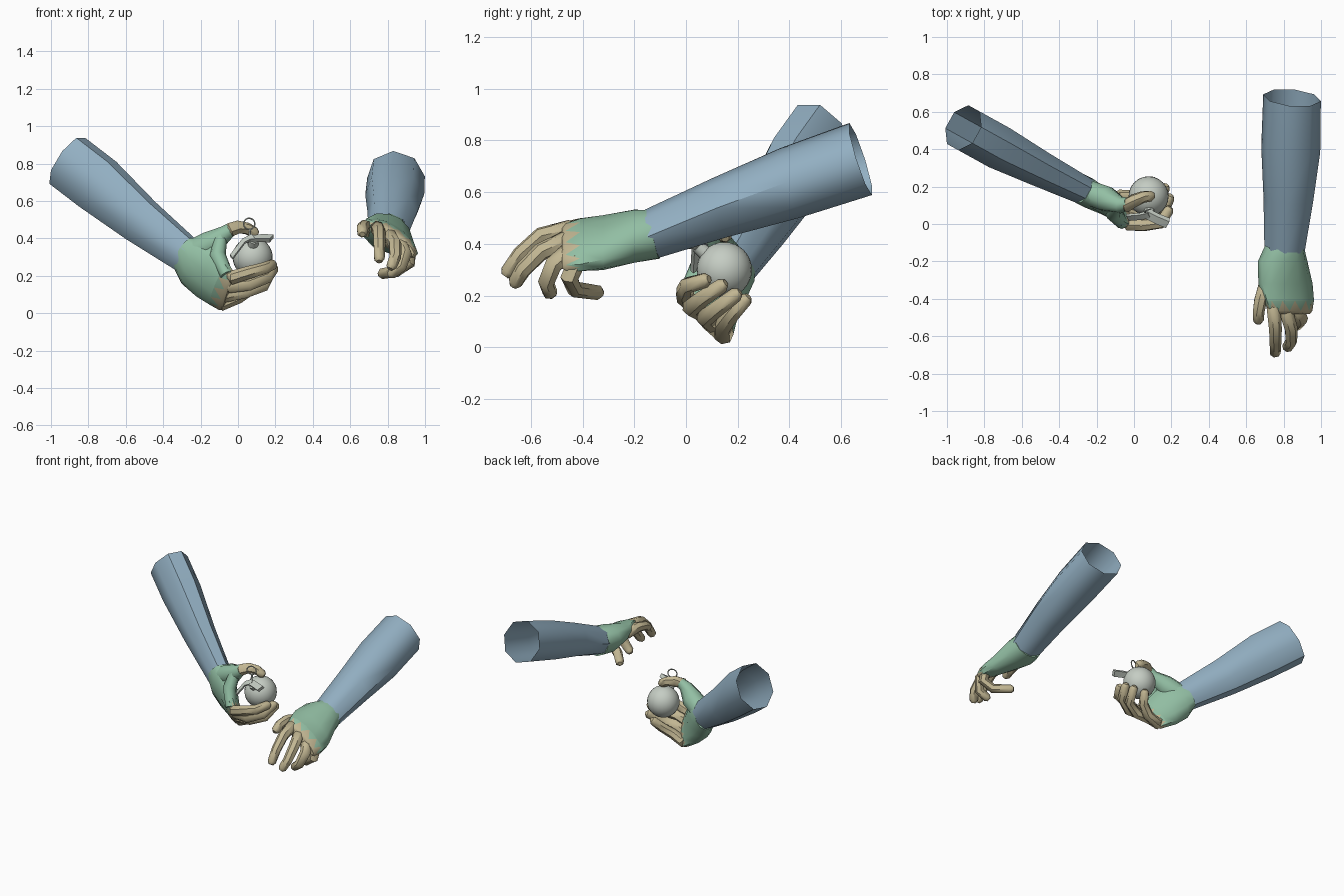
import bpy, bmesh
from math import cos, sin, pi, radians
from mathutils import Vector

if "Cube" in bpy.data.objects:
    bpy.data.objects.remove(bpy.data.objects["Cube"], do_unlink=True)


def material(name, rgb):
    m = bpy.data.materials.new(name)
    m.use_nodes = True
    m.diffuse_color = (*rgb, 1)
    m.node_tree.nodes["Principled BSDF"].inputs["Base Color"].default_value = (*rgb, 1)
    return m


BLUE = material("sleeve blue", (0.29, 0.43, 0.54))
GREEN = material("glove green", (0.29, 0.52, 0.37))
TAN = material("skin tan", (0.54, 0.47, 0.29))
GREY = material("shell grey", (0.56, 0.61, 0.55))


def finish(bm, name, mats, angle=50):
    bmesh.ops.recalc_face_normals(bm, faces=bm.faces)
    mesh = bpy.data.meshes.new(name)
    bm.to_mesh(mesh)
    bm.free()
    for m in mats:
        mesh.materials.append(m)
    ob = bpy.data.objects.new(name, mesh)
    bpy.context.collection.objects.link(ob)
    bpy.ops.object.select_all(action="DESELECT")
    ob.select_set(True)
    bpy.context.view_layer.objects.active = ob
    bpy.ops.object.shade_smooth_by_angle(angle=radians(angle))
    return ob


def loft(name, sections, mats, sides=8, caps=(True, True), toothed=False):
    """Skin elliptical sections (centre, half axis, half axis); a toothed loft
    changes to its second colour along a zigzag in the last but one band."""
    bm = bmesh.new()
    rings = []
    for c, a, b in sections:
        c, a, b = Vector(c), Vector(a), Vector(b)
        angles = [2 * pi * (i + 0.5) / sides for i in range(sides)]
        rings.append([bm.verts.new(c + a * cos(t) + b * sin(t)) for t in angles])
    last = len(rings) - 2
    for k, (r, s) in enumerate(zip(rings, rings[1:])):
        for i in range(sides):
            j = (i + 1) % sides
            if toothed and k == last - 1:
                m = bm.verts.new((r[i].co + r[j].co) / 2)
                bm.faces.new((r[i], m, s[i]))
                bm.faces.new((m, r[j], s[j]))
                bm.faces.new((m, s[j], s[i])).material_index = 1
            else:
                f = bm.faces.new((r[i], r[j], s[j], s[i]))
                f.material_index = int(toothed and k == last)
    for use, ring in zip(caps, (rings[0], rings[-1])):
        if use:
            bm.faces.new(ring).material_index = int(toothed and ring is rings[-1])
    return finish(bm, name, mats)


def tube(name, path, radii, mat, sides=8, caps=(True, True), flat=1.0):
    """Tube along a path with a frame carried from point to point."""
    pts = [Vector(p) for p in path]
    sections, a = [], None
    for i, p in enumerate(pts):
        t = (pts[min(i + 1, len(pts) - 1)] - pts[max(i - 1, 0)]).normalized()
        a = t.cross(Vector((0, 0, 1))) if a is None else a - t * a.dot(t)
        a.normalize()
        sections.append((p, a * radii[i] * flat, a.cross(t) * radii[i]))
    return loft(name, sections, [mat], sides, caps)


def finger(name, path, wrist, r=0.039):
    """Finger with a pointed root on the hand and a blunt rounded tip."""
    pts = [Vector(p) for p in path]
    root = pts[0] + (Vector(wrist) - pts[0]).normalized() * 0.06
    end = pts[-1] + (pts[-1] - pts[-2]).normalized() * 0.018
    n = len(pts)
    radii = [0.012] + [r * (1 - 0.25 * i / (n - 1)) for i in range(n)] + [r * 0.4]
    tube(name, [root] + pts + [end], radii, TAN, 7)


# Left arm: open sleeve, then a tilted flat hand
loft("left_sleeve", [
    ((0.845, 0.675, 0.728), (0.148, 0, -0.05), (0.045, -0.047, 0.13)),
    ((0.838, 0.40, 0.635), (0.152, 0, -0.05), (0.045, -0.04, 0.125)),
    ((0.825, 0.13, 0.54), (0.125, 0, -0.045), (0.045, -0.03, 0.105)),
    ((0.805, -0.14, 0.437), (0.098, 0, -0.045), (0.045, -0.02, 0.085))],
    [BLUE], caps=(False, False))
left_wrist = (0.805, -0.13, 0.437)
loft("left_hand", [
    ((0.805, -0.12, 0.437), (0.096, 0, -0.045), (0.045, -0.02, 0.085)),
    ((0.795, -0.20, 0.43), (0.125, 0, -0.055), (0.045, 0, 0.09)),
    ((0.81, -0.32, 0.405), (0.14, 0, -0.085), (0.038, 0, 0.065)),
    ((0.828, -0.41, 0.397), (0.13, 0, -0.092), (0.034, 0, 0.05)),
    ((0.835, -0.465, 0.39), (0.115, 0, -0.085), (0.028, 0, 0.04)),
    ((0.84, -0.48, 0.385), (0.1, 0, -0.075), (0.02, 0, 0.03))],
    [GREEN, TAN], 12, toothed=True)
for name, path in {
    "left_index": [(0.745, -0.45, 0.455), (0.755, -0.56, 0.43), (0.755, -0.64, 0.36), (0.755, -0.69, 0.29)],
    "left_middle": [(0.81, -0.46, 0.415), (0.84, -0.56, 0.37), (0.84, -0.63, 0.3), (0.82, -0.66, 0.25)],
    "left_ring": [(0.87, -0.45, 0.37), (0.895, -0.51, 0.32), (0.87, -0.54, 0.25), (0.82, -0.525, 0.21)],
    "left_little": [(0.915, -0.42, 0.335), (0.915, -0.45, 0.27), (0.85, -0.43, 0.225), (0.77, -0.34, 0.212)],
    "left_thumb": [(0.70, -0.33, 0.445), (0.675, -0.41, 0.465), (0.665, -0.47, 0.455), (0.665, -0.515, 0.43)],
}.items():
    finger(name, path, left_wrist)

# Right arm: open sleeve, then a cupped hand
tube("right_sleeve",
     [(-0.913, 0.515, 0.815), (-0.75, 0.425, 0.69), (-0.52, 0.305, 0.495), (-0.27, 0.18, 0.305)],
     [0.16, 0.16, 0.13, 0.1], BLUE, caps=(False, False), flat=0.8)
right_wrist = (-0.28, 0.185, 0.31)
loft("right_hand", [
    ((-0.29, 0.19, 0.32), (0.045, -0.035, 0.085), (-0.035, -0.07, 0.005)),
    ((-0.24, 0.165, 0.28), (0.055, -0.04, 0.12), (-0.035, -0.07, -0.02)),
    ((-0.16, 0.12, 0.215), (0.055, -0.065, 0.125), (-0.035, -0.05, -0.02)),
    ((-0.10, 0.088, 0.155), (0.043, -0.09, 0.11), (-0.03, -0.036, -0.018)),
    ((-0.06, 0.074, 0.117), (0.035, -0.088, 0.1), (-0.024, -0.03, -0.016)),
    ((-0.045, 0.07, 0.108), (0.03, -0.08, 0.09), (-0.018, -0.022, -0.013))],
    [GREEN, TAN], 12, toothed=True)
tube("right_thumb_base", [(-0.25, 0.17, 0.32), (-0.15, 0.135, 0.37), (-0.07, 0.1, 0.425), (-0.03, 0.11, 0.455)],
     [0.07, 0.072, 0.045, 0.034], GREEN)
tube("right_thumb_web", [(-0.09, 0.1, 0.42), (-0.11, 0.06, 0.31), (-0.06, 0.005, 0.205)],
     [0.035, 0.045, 0.035], GREEN)
for name, path in {
    "right_index": [(-0.03, 0.0, 0.19), (0.05, -0.005, 0.215), (0.14, 0.005, 0.24), (0.185, 0.075, 0.26)],
    "right_middle": [(-0.04, 0.045, 0.145), (0.06, 0.02, 0.155), (0.155, 0.065, 0.19), (0.19, 0.14, 0.24)],
    "right_ring": [(-0.06, 0.10, 0.095), (0.04, 0.075, 0.115), (0.135, 0.115, 0.145), (0.165, 0.195, 0.205)],
    "right_little": [(-0.08, 0.145, 0.05), (0.0, 0.145, 0.085), (0.07, 0.18, 0.13), (0.1, 0.23, 0.185)],
    "right_thumb": [(-0.04, 0.1, 0.445), (0.0, 0.125, 0.46), (0.05, 0.145, 0.452), (0.09, 0.15, 0.43)],
}.items():
    finger(name, path, right_wrist)

# Held ball with neck, lever and pull ring
bm = bmesh.new()
bmesh.ops.create_uvsphere(bm, u_segments=24, v_segments=16, radius=0.107)
ball = finish(bm, "ball", [GREY])
ball.location = (0.078, 0.148, 0.3)
tube("ball_neck", [(0.078, 0.09, 0.35), (0.085, 0.045, 0.39)], [0.03, 0.026], GREY, 10)


def strip(name, path, side, thickness):
    side = Vector(side)
    up = Vector((0, -thickness, thickness))
    loft(name, [(p, side, up) for p in path], [GREY], 4)


strip("lever_plate", [(0.06, 0.06, 0.395), (0.12, 0.03, 0.402), (0.18, 0.005, 0.4)], (0.014, 0.024, 0.016), 0.014)
strip("lever_tail", [(0.08, 0.05, 0.41), (0.03, 0.04, 0.385), (-0.035, 0.035, 0.3)], (-0.01, 0.018, 0.012), 0.008)
loop = [(0.06 + 0.03 * cos(t * pi / 8), 0.07 + 0.01 * cos(t * pi / 8), 0.478 + 0.03 * sin(t * pi / 8))
        for t in range(17)]
tube("pull_ring", loop, [0.004] * 17, GREY, 6)
tube("ring_pin", [(0.06, 0.065, 0.4), (0.065, 0.07, 0.45)], [0.008, 0.006], GREY, 6)
